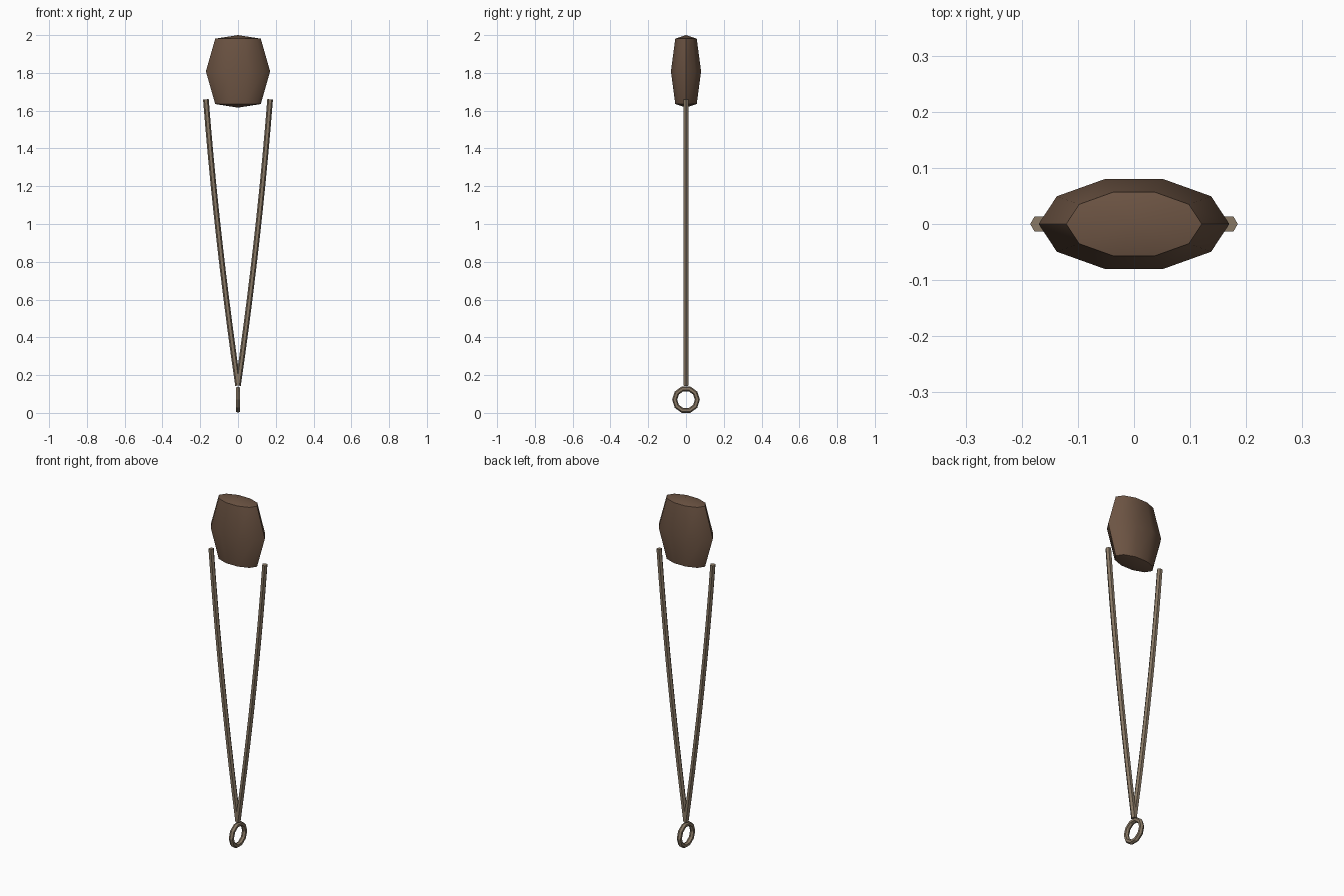
import bpy, bmesh
from math import cos, sin, pi, radians
from mathutils import Vector

if "Cube" in bpy.data.objects:
    bpy.data.objects.remove(bpy.data.objects["Cube"])


def material(name, rgb):
    m = bpy.data.materials.new(name)
    m.diffuse_color = (*rgb, 1)
    m.use_nodes = True
    m.node_tree.nodes["Principled BSDF"].inputs["Base Color"].default_value = m.diffuse_color
    return m


LEATHER = material("leather", (0.15, 0.088, 0.056))
CORD = material("cord", (0.25, 0.19, 0.13))


def finish(name, bm, mat):
    bmesh.ops.recalc_face_normals(bm, faces=bm.faces)
    me = bpy.data.meshes.new(name)
    bm.to_mesh(me)
    bm.free()
    me.materials.append(mat)
    ob = bpy.data.objects.new(name, me)
    bpy.context.collection.objects.link(ob)
    return ob


def bridge(bm, a, b):
    n = len(a)
    for i in range(n):
        bm.faces.new((a[i], a[(i + 1) % n], b[(i + 1) % n], b[i]))


# Pouch: ten-sided flattened barrel with shallow pointed ends
bm = bmesh.new()
rings = []
for z, s in ((1.635, 0.71), (1.808, 1.0), (1.981, 0.71)):
    rings.append([bm.verts.new((0.17 * s * cos(k * pi / 5), 0.084 * s * sin(k * pi / 5), z))
                  for k in range(10)])
bridge(bm, rings[0], rings[1])
bridge(bm, rings[1], rings[2])
for ring, z in ((rings[0], 1.616), (rings[2], 2.0)):
    tip = bm.verts.new((0, 0, z))
    for k in range(10):
        bm.faces.new((ring[k], ring[(k + 1) % 10], tip))
pouch = finish("pouch", bm, LEATHER)
bpy.context.view_layer.objects.active = pouch
pouch.select_set(True)
bpy.ops.object.shade_smooth_by_angle(angle=radians(40))

# Cords: six-sided tubes bowing slightly outward, mirrored left and right
P0, P1, P2 = Vector((0, 0, 0.145)), Vector((0.113, 0, 0.93)), Vector((0.17, 0, 1.66))
for side, name in ((-1, "left_cord"), (1, "right_cord")):
    bm = bmesh.new()
    rings = []
    for i in range(11):
        t = i / 10
        p = P0 * (1 - t) ** 2 + P1 * 2 * t * (1 - t) + P2 * t * t
        d = ((P1 - P0) * (1 - t) + (P2 - P1) * t).normalized()
        n = Vector((d.z, 0, -d.x))
        ring = []
        for k in range(6):
            v = p + n * 0.015 * cos(k * pi / 3) + Vector((0, 0.015 * sin(k * pi / 3), 0))
            ring.append(bm.verts.new((v.x * side, v.y, v.z)))
        rings.append(ring)
    for a, b in zip(rings, rings[1:]):
        bridge(bm, a, b)
    bm.faces.new(rings[0])
    bm.faces.new(rings[-1])
    finish(name, bm, CORD)

# Finger loop: low-poly ring standing in the side plane
bm = bmesh.new()
rings = []
for i in range(10):
    a = i * pi / 5
    ring = []
    for k in range(6):
        r = 0.060 + 0.0135 * cos(k * pi / 3)
        ring.append(bm.verts.new((0.0135 * sin(k * pi / 3), r * cos(a), 0.070 + r * sin(a))))
    rings.append(ring)
for i in range(10):
    bridge(bm, rings[i], rings[(i + 1) % 10])
finish("finger_loop", bm, CORD)
